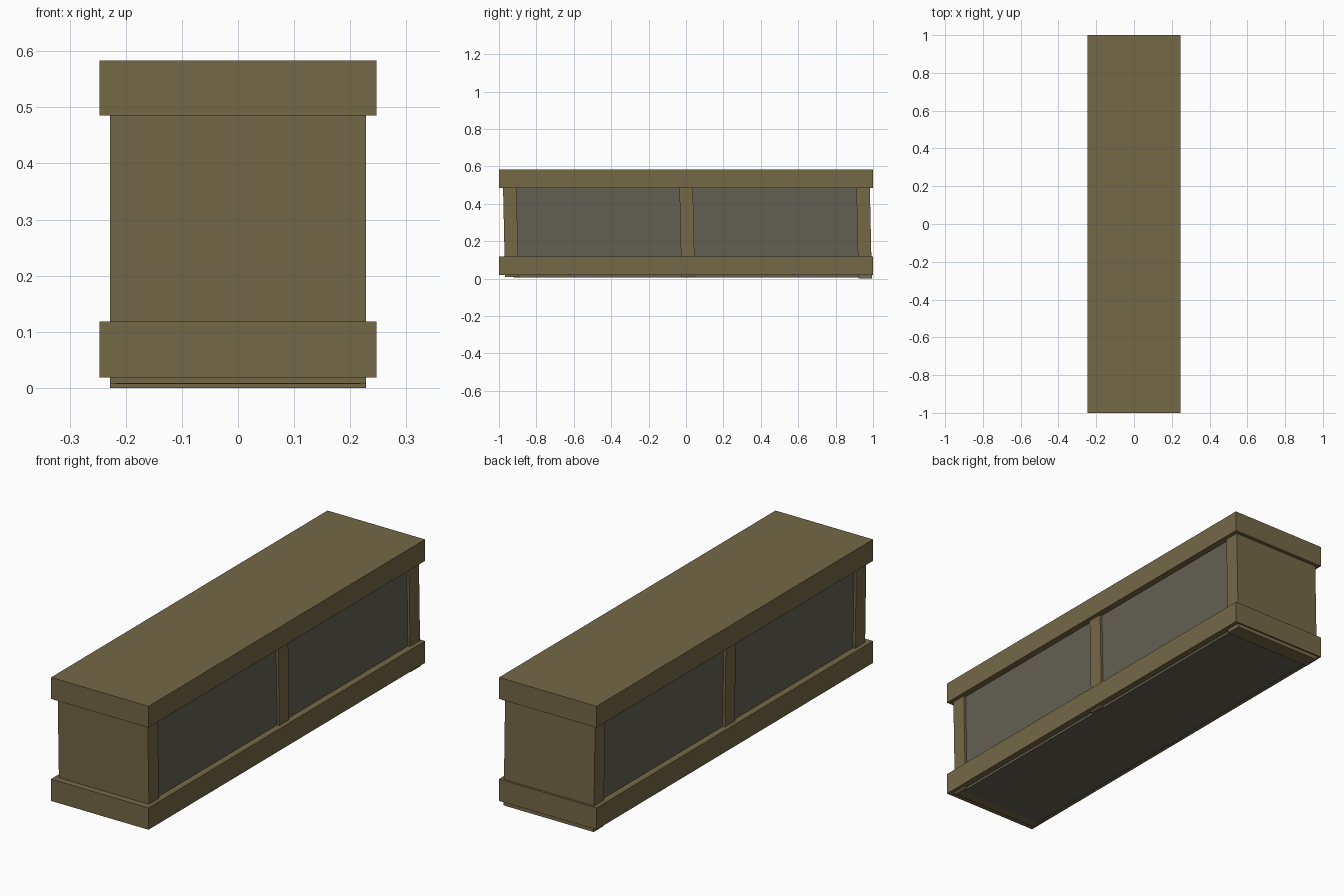
import bpy, bmesh

if "Cube" in bpy.data.objects:
    bpy.data.objects.remove(bpy.data.objects["Cube"])


def material(name, rgb):
    m = bpy.data.materials.new(name)
    m.diffuse_color = (*rgb, 1.0)
    m.use_nodes = True
    m.node_tree.nodes["Principled BSDF"].inputs["Base Color"].default_value = m.diffuse_color
    return m


wood = material("brown wood", (0.178, 0.138, 0.062))
panel = material("grey panel", (0.124, 0.118, 0.084))

LEAN = -0.022  # the inner frame leans slightly along y


def box(name, mat, hx, y0, y1, z0, z1, lean=0.0):
    """Box symmetric in x; y is sheared with height around z = 0.3."""
    bm = bmesh.new()
    bmesh.ops.create_cube(bm, size=1.0)
    for v in bm.verts:
        z = z0 if v.co.z < 0 else z1
        y = y0 if v.co.y < 0 else y1
        v.co = (hx * (1 if v.co.x > 0 else -1), y + lean * (z - 0.3), z)
    me = bpy.data.meshes.new(name)
    bm.to_mesh(me)
    bm.free()
    me.materials.append(mat)
    ob = bpy.data.objects.new(name, me)
    bpy.context.collection.objects.link(ob)
    return ob


# Top lid and bottom band
box("lid", wood, 0.247, -1.0, 1.0, 0.485, 0.583)
box("base_band", wood, 0.247, -1.0, 1.0, 0.018, 0.118)

# Upright boards: both ends and the middle divider
for name, y, z0 in (("front_end_board", -0.938, 0.008),
                    ("middle_board", 0.005, 0.009),
                    ("back_end_board", 0.951, 0.0)):
    box(name, wood, 0.228, y - 0.036, y + 0.036, z0, 0.50, LEAN)

# Recessed grey inner box showing as side panels and underside
box("inner_panel_box", panel, 0.217, -0.93, 0.94, 0.007, 0.50, LEAN)
